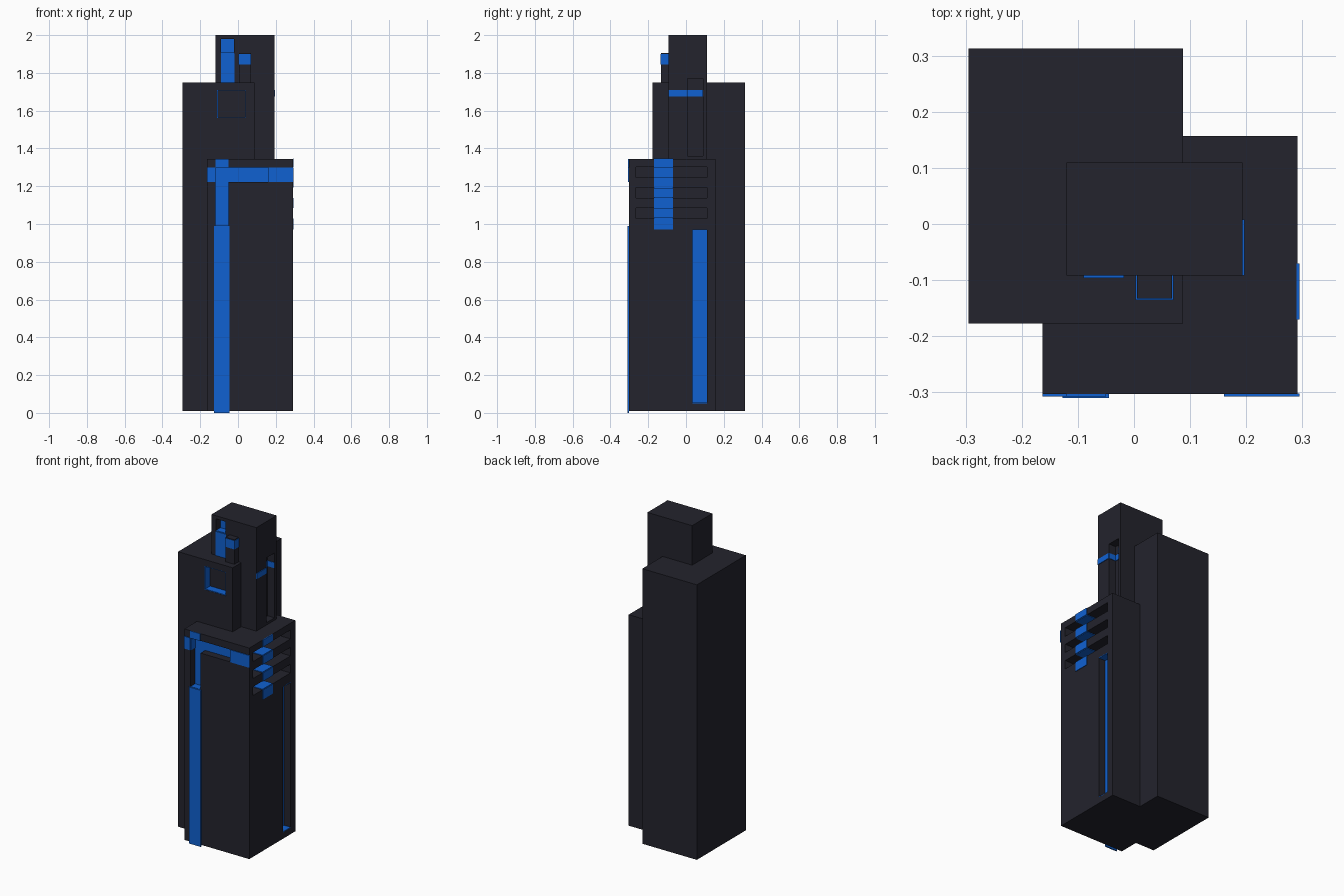
import bpy, bmesh
from mathutils import Vector

if "Cube" in bpy.data.objects:
    bpy.data.objects.remove(bpy.data.objects["Cube"])


def material(name, rgb):
    m = bpy.data.materials.new(name)
    m.diffuse_color = (*rgb, 1)
    m.use_nodes = True
    m.node_tree.nodes["Principled BSDF"].inputs["Base Color"].default_value = m.diffuse_color
    return m


DARK = material("charcoal", (0.017, 0.017, 0.026))
BLUE = material("bright blue", (0.005, 0.120, 0.640))
T = 0.004   # plate thickness
D = 0.05    # recess depth


def box(name, x, y, z, mat=BLUE):
    """Box from (min, max) ranges along each axis."""
    bm = bmesh.new()
    bmesh.ops.create_cube(bm, size=1)
    lo, hi = Vector((x[0], y[0], z[0])), Vector((x[1], y[1], z[1]))
    for v in bm.verts:
        v.co = [l + (c + 0.5) * (h - l) for l, h, c in zip(lo, hi, v.co)]
    me = bpy.data.meshes.new(name)
    bm.to_mesh(me)
    bm.free()
    me.materials.append(mat)
    ob = bpy.data.objects.new(name, me)
    bpy.context.collection.objects.link(ob)
    return ob


def cut(body, x, y, z):
    c = box(body.name + "_cutter", x, y, z, DARK)
    c.hide_render = True
    c.display_type = 'WIRE'
    m = body.modifiers.new("recess", 'BOOLEAN')
    m.operation = 'DIFFERENCE'
    m.solver = 'EXACT'
    m.object = c


# Main tower volumes
tall = box("tall_tower", (-0.295, 0.087), (-0.177, 0.313), (0.01, 1.75), DARK)
low = box("low_tower", (-0.163, 0.291), (-0.303, 0.157), (0.01, 1.345), DARK)
top = box("top_tower", (-0.12, 0.193), (-0.092, 0.11), (1.30, 2.0), DARK)
box("small_block", (0.005, 0.068), (-0.133, -0.09), (1.74, 1.905), DARK)
box("small_block_band", (0.003, 0.07), (-0.135, -0.09), (1.845, 1.9))

# Low tower front: L-shaped recess with blue strip and band
F = -0.303
cut(low, (-0.12, -0.05), (F - 0.1, F + D), (0.99, 1.30))
cut(low, (-0.051, 0.16), (F - 0.1, F + D), (1.222, 1.30))
box("front_strip_lower", (-0.127, -0.045), (-0.310, F + 0.001), (0.0, 0.99))
box("front_strip_floor", (-0.12, -0.05), (F, F + D), (0.986, 0.99 + 0.002))
box("front_strip_back", (-0.12, -0.05), (F + D - T, F + D + 0.001), (0.99, 1.30))
box("front_strip_top", (-0.12, -0.05), (F - T, F + 0.001), (1.30, 1.345))
box("front_band_left", (-0.163, -0.12), (F - T, F + 0.001), (1.222, 1.30))
box("front_band_side", (-0.121, -0.12 + T), (F, F + D), (1.222, 1.30))
box("front_band_back", (-0.05, 0.16), (F + D - T, F + D + 0.001), (1.222, 1.30))
box("front_band_right", (0.16, 0.291 + T), (F - T, F + 0.001), (1.222, 1.30))

# Low tower right side: three vents crossed by a blue stripe
R = 0.291
VD = 0.07
vents = [(1.03, 1.085), (1.138, 1.192), (1.245, 1.302)]
stripe_y = (-0.17, -0.07)
z_from = 0.97
for z0, z1 in vents:
    cut(low, (R - VD, R + 0.1), (-0.265, 0.11), (z0, z1))
    box("vent_stripe_back", (R - VD - 0.001, R - VD + T), stripe_y, (z0, z1))
    box("vent_stripe_floor", (R - VD, R), stripe_y, (z0 - 0.001, z0 + T))
    box("vent_stripe_ceiling", (R - VD, R), stripe_y, (z1 - T, z1 + 0.001))
    box("side_stripe", (R - 0.001, R + T), stripe_y, (z_from, z0))
    z_from = z1
box("side_stripe", (R - 0.001, R + T), stripe_y, (z_from, 1.346))

# Low tower right side: long vertical slot
cut(low, (R - D, R + 0.1), (0.035, 0.11), (0.05, 0.972))
box("slot_back", (R - D - 0.001, R - D + T), (0.035, 0.11), (0.05, 0.972))
box("slot_floor", (R - D, R), (0.035, 0.11), (0.049, 0.05 + T))
box("slot_ceiling", (R - D, R), (0.035, 0.11), (0.972 - T, 0.973))

# Tall tower: square window with blue reveals
A = -0.177
cut(tall, (-0.11, 0.04), (A - 0.1, A + D), (1.56, 1.71))
for x in (-0.11, 0.04 - T):
    box("window_side", (x, x + T), (A + 0.001, A + D), (1.56, 1.71))
for z in (1.56, 1.71 - T):
    box("window_sill", (-0.11, 0.04), (A + 0.001, A + D), (z, z + T))

# Top tower right side: slot crossed by a thin band
S = 0.193
cut(top, (S - D, S + 0.1), (0.008, 0.09), (1.36, 1.77))
box("top_band", (S - 0.001, S + T), (-0.092, 0.008), (1.675, 1.71))
box("top_band_back", (S - D - 0.001, S - D + T), (0.008, 0.09), (1.675, 1.71))
for y in (0.007, 0.091 - T):
    box("top_band_side", (S - D, S), (y, y + T), (1.675, 1.71))

# Top tower front: blue strip with a recess above it
P = -0.092
cut(top, (-0.09, -0.022), (P - 0.1, P + D), (1.903, 1.98))
box("top_strip", (-0.09, -0.018), (P - T, P + 0.001), (1.74, 1.903))
box("top_strip_floor", (-0.09, -0.022), (P, P + D), (1.902, 1.903 + T))
box("top_strip_back", (-0.09, -0.022), (P + D - T, P + D + 0.001), (1.903, 1.98))
